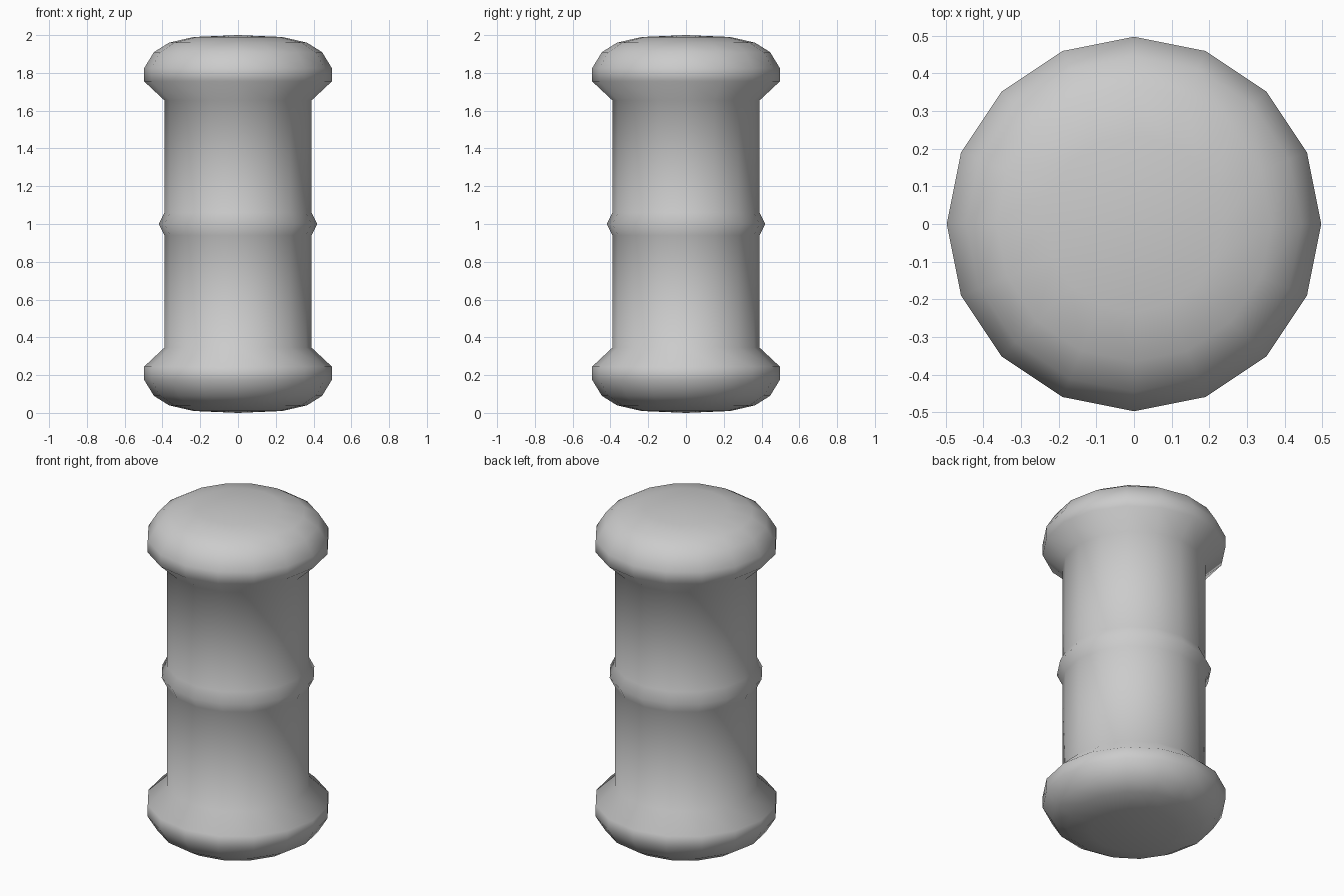
import bpy
import bmesh
import math

SIDES = 16

cube = bpy.data.objects.get("Cube")
if cube:
    bpy.data.objects.remove(cube, do_unlink=True)

# Plain grey finish
grey = bpy.data.materials.new("light_grey")
grey.use_nodes = True
colour = (0.6, 0.6, 0.6, 1.0)
grey.diffuse_color = colour
grey.node_tree.nodes["Principled BSDF"].inputs["Base Color"].default_value = colour

# Upper half of the outline (radius, height above the middle), from cap to waist bead
upper = [(0, 1), (0.235, 0.99), (0.365, 0.96), (0.445, 0.91), (0.497, 0.825),
         (0.497, 0.755), (0.39, 0.655), (0.39, 0.06), (0.42, 0)]
outline = upper + [(r, -z) for r, z in reversed(upper[:-1])]

# Revolve the outline into a closed spool
bm = bmesh.new()
verts = [bm.verts.new((r, 0, 1 + z)) for r, z in outline]
edges = [bm.edges.new(pair) for pair in zip(verts, verts[1:])]
bmesh.ops.spin(bm, geom=verts + edges, cent=(0, 0, 0), axis=(0, 0, 1),
               angle=math.tau, steps=SIDES, use_merge=False)
bmesh.ops.remove_doubles(bm, verts=bm.verts[:], dist=0.0005)
bmesh.ops.recalc_face_normals(bm, faces=bm.faces[:])
for face in bm.faces:
    face.smooth = True

mesh = bpy.data.meshes.new("spool")
bm.to_mesh(mesh)
bm.free()
mesh.materials.append(grey)
spool = bpy.data.objects.new("spool", mesh)
bpy.context.collection.objects.link(spool)
